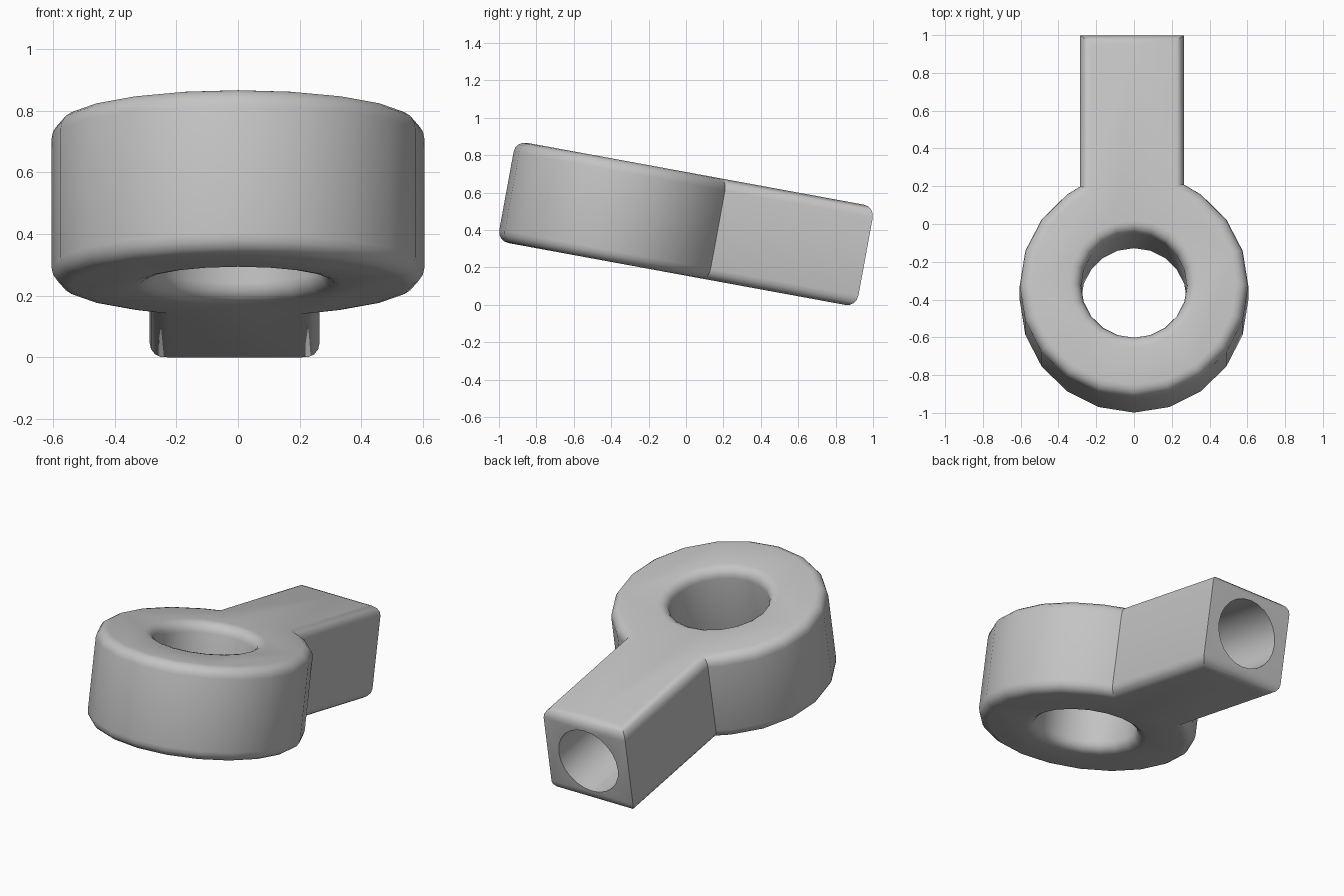
import bpy, bmesh
from math import sin, cos, pi, sqrt, radians
from mathutils import Matrix, Vector

cube = bpy.data.objects.get("Cube")
if cube:
    bpy.data.objects.remove(cube, do_unlink=True)

R, HOLE, THICK, BEVEL = 0.605, 0.28, 0.545, 0.06
SEGS = 20
ARM_END, ARM_RIGHT, ARM_LEFT = 1.347, -0.287, 0.265
BORE, BORE_DEPTH = 0.2, 0.75
TILT = radians(-10.4)

grey = bpy.data.materials.new("plain grey")
grey.use_nodes = True
color = (0.55, 0.55, 0.55, 1)
grey.diffuse_color = color
grey.node_tree.nodes["Principled BSDF"].inputs["Base Color"].default_value = color


def make_object(name, bm):
    bmesh.ops.recalc_face_normals(bm, faces=bm.faces)
    mesh = bpy.data.meshes.new(name)
    bm.to_mesh(mesh)
    bm.free()
    mesh.materials.append(grey)
    obj = bpy.data.objects.new(name, mesh)
    bpy.context.collection.objects.link(obj)
    return obj


def half_outline(side, arm_x):
    """Half of the eyelet outline, from the front of the ring to the arm end."""
    neck_y = sqrt(R * R - arm_x * arm_x)
    pts = []
    for i in range(SEGS // 2 + 1):
        a = 2 * pi * i / SEGS
        x, y = side * R * sin(a), -R * cos(a)
        if y > 0 and abs(x) < abs(arm_x) + 0.02:
            break
        pts.append((x, y))
    return pts + [(arm_x, neck_y), (arm_x, ARM_END), (0, ARM_END)]


def half_hole(side):
    steps = [2 * pi * i / SEGS for i in range(SEGS // 2 + 1)]
    return [(side * HOLE * sin(a), HOLE * cos(a)) for a in steps]


# Ring and arm: one flat outline with a hole, extruded and rounded at both rims
bm = bmesh.new()
for side, arm_x in ((1, ARM_LEFT), (-1, ARM_RIGHT)):
    pts = half_outline(side, arm_x) + half_hole(side)
    bm.faces.new([bm.verts.new((x, y, -THICK / 2)) for x, y in pts])
bmesh.ops.remove_doubles(bm, verts=bm.verts, dist=0.0005)
ext = bmesh.ops.extrude_face_region(bm, geom=bm.faces[:], use_keep_orig=True)
bmesh.ops.translate(bm, vec=(0, 0, THICK),
                    verts=[g for g in ext["geom"] if isinstance(g, bmesh.types.BMVert)])
bmesh.ops.recalc_face_normals(bm, faces=bm.faces)
bm.normal_update()
rims = [e for e in bm.edges if len(e.link_faces) == 2
        and abs(abs(e.link_faces[0].normal.z) - abs(e.link_faces[1].normal.z)) > 0.5]
bmesh.ops.bevel(bm, geom=rims, offset=BEVEL, segments=4, profile=0.5,
                affect='EDGES', clamp_overlap=False)
body = make_object("rod_eyelet", bm)

# Bore in the end of the arm
bm = bmesh.new()
bmesh.ops.create_cone(bm, cap_ends=True, segments=24, radius1=BORE, radius2=BORE,
                      depth=2 * BORE_DEPTH,
                      matrix=Matrix.Translation((-0.011, ARM_END, 0)) @ Matrix.Rotation(pi / 2, 4, 'X'))
cutter = make_object("bore_cutter", bm)
cutter.hide_render = True
mod = body.modifiers.new("bore", 'BOOLEAN')
mod.operation, mod.object, mod.solver = 'DIFFERENCE', cutter, 'EXACT'
bpy.context.view_layer.objects.active = body
body.select_set(True)
bpy.ops.object.modifier_apply(modifier=mod.name)
bpy.data.objects.remove(cutter, do_unlink=True)

# Tilt the part, then rest it on the ground and centre its length
mesh = body.data
mesh.transform(Matrix.Rotation(TILT, 4, 'X'))
ys = [v.co.y for v in mesh.vertices]
low = min(v.co.z for v in mesh.vertices)
mesh.transform(Matrix.Translation(Vector((0, -(min(ys) + max(ys)) / 2, -low))))

bpy.ops.object.select_all(action='DESELECT')
body.select_set(True)
bpy.ops.object.shade_smooth_by_angle(angle=radians(30))
